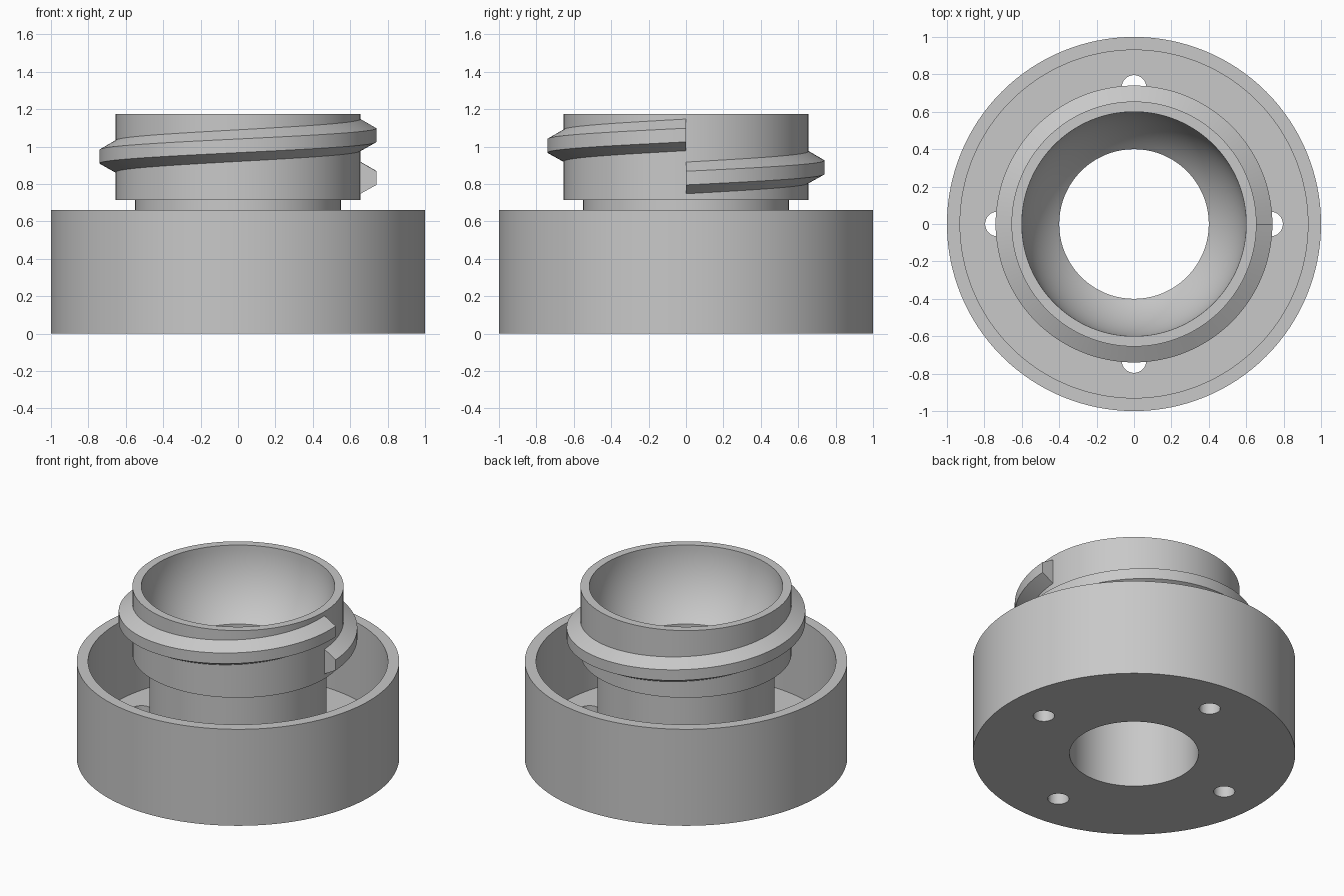
import bpy
import bmesh
import math
from mathutils import Matrix, Vector

cube = bpy.data.objects.get("Cube")
if cube:
    bpy.data.objects.remove(cube, do_unlink=True)

SEGMENTS = 128

grey = bpy.data.materials.new("plain grey")
grey.use_nodes = True
colour = (0.58, 0.58, 0.58, 1)
grey.diffuse_color = colour
grey.node_tree.nodes["Principled BSDF"].inputs["Base Color"].default_value = colour


def make_object(name, bm):
    bmesh.ops.recalc_face_normals(bm, faces=bm.faces)
    mesh = bpy.data.meshes.new(name)
    bm.to_mesh(mesh)
    bm.free()
    mesh.materials.append(grey)
    obj = bpy.data.objects.new(name, mesh)
    bpy.context.collection.objects.link(obj)
    return obj


def smooth(obj):
    bpy.ops.object.select_all(action="DESELECT")
    obj.select_set(True)
    bpy.context.view_layer.objects.active = obj
    bpy.ops.object.shade_smooth_by_angle(angle=math.radians(25))


def sweep(bm, profile, steps, rise=0.0, closed=True):
    """Carry a closed (radius, height) profile once around z, climbing by rise."""
    rings = []
    for i in range(steps if closed else steps + 1):
        a = math.tau * i / steps
        rings.append([bm.verts.new((r * math.cos(a), r * math.sin(a), z + rise * i / steps))
                      for r, z in profile])
    n = len(profile)
    for i in range(steps):
        here, there = rings[i], rings[(i + 1) % len(rings)]
        for j in range(n):
            k = (j + 1) % n
            bm.faces.new((here[j], there[j], there[k], here[k]))
    if not closed:
        bm.faces.new(rings[0])
        bm.faces.new(rings[-1])


# Cup, neck and hemispherical socket turned as one body
TOP, SOCKET, BORE = 1.175, 0.6, 0.4
profile = [(1, 0), (1, 0.66), (0.93, 0.66), (0.93, 0.13), (0.55, 0.13),
           (0.55, 0.715), (0.655, 0.715), (0.655, TOP)]
arc_end = math.acos(BORE / SOCKET)
profile += [(SOCKET * math.cos(arc_end * i / 14), TOP - SOCKET * math.sin(arc_end * i / 14))
            for i in range(15)]
profile.append((BORE, 0))
bm = bmesh.new()
sweep(bm, profile, SEGMENTS)
body = make_object("cup_and_neck", bm)

# Four screw holes through the floor
bm = bmesh.new()
for i in range(4):
    a = math.tau * i / 4
    spot = Vector((0.73 * math.cos(a), 0.73 * math.sin(a), 0.05))
    bmesh.ops.create_cone(bm, cap_ends=True, segments=32, radius1=0.066, radius2=0.066,
                          depth=0.3, matrix=Matrix.Translation(spot))
cutter = make_object("screw_hole_cutter", bm)
cutter.hide_render = True
cut = body.modifiers.new("screw holes", "BOOLEAN")
cut.object = cutter
cut.operation = "DIFFERENCE"
cut.solver = "EXACT"
bpy.context.view_layer.objects.active = body
bpy.ops.object.modifier_apply(modifier=cut.name)
bpy.data.objects.remove(cutter, do_unlink=True)
smooth(body)

# Single-turn screw thread, starting and ending at the left side
bm = bmesh.new()
sweep(bm, [(0.65, 0.745), (0.74, 0.795), (0.74, 0.868), (0.65, 0.92)],
      SEGMENTS, rise=0.23, closed=False)
smooth(make_object("screw_thread", bm))
